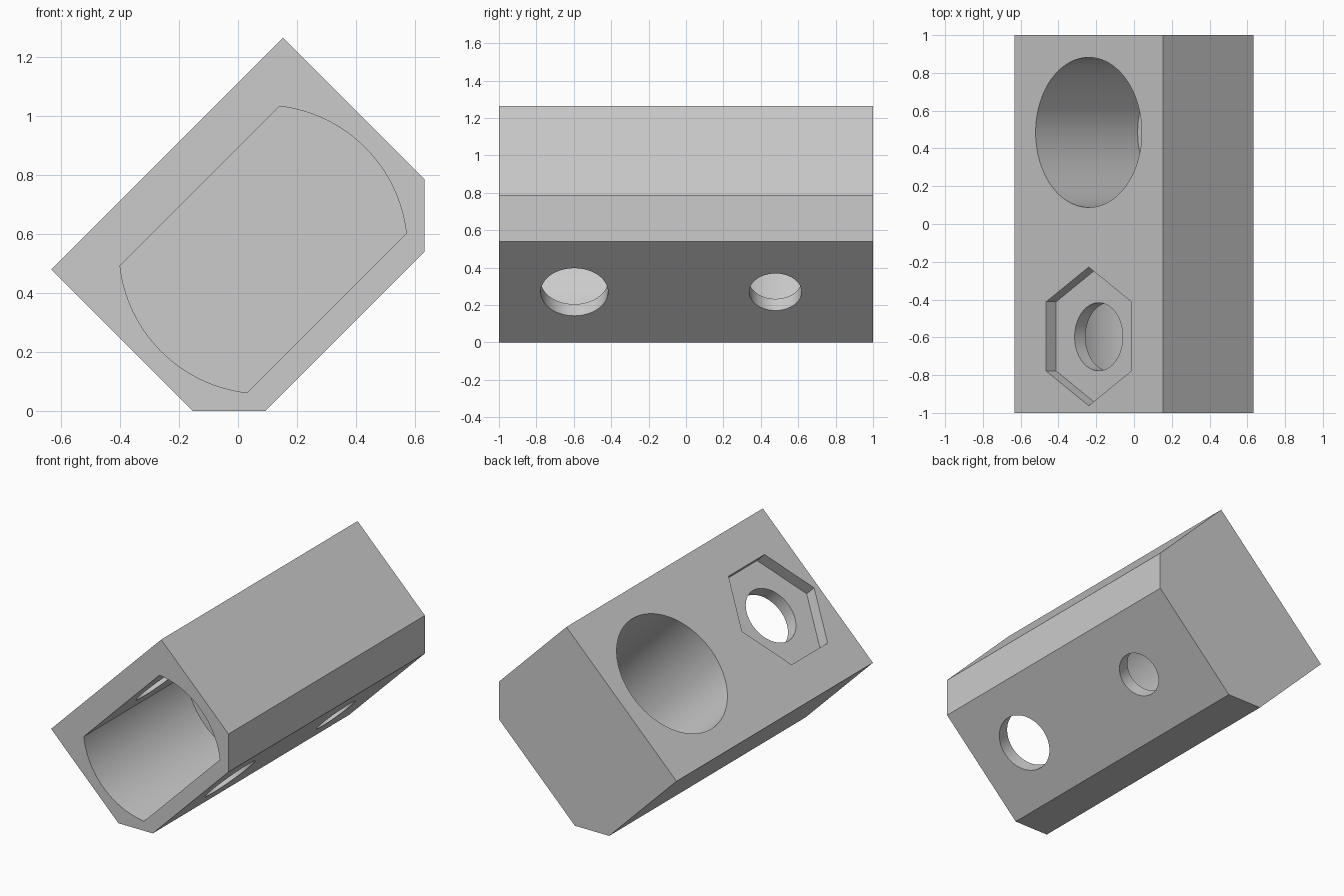
import bpy, bmesh, math
from mathutils import Matrix, Vector

old = bpy.data.objects.get("Cube")
if old:
    bpy.data.objects.remove(old)

grey = bpy.data.materials.new("plain grey")
grey.use_nodes = True
colour = (0.6, 0.6, 0.6, 1)
grey.diffuse_color = colour
grey.node_tree.nodes["Principled BSDF"].inputs["Base Color"].default_value = colour

# The block is built lying flat, then tipped by 45 degrees
MID = 0.449                    # centre line across the block
TOP, BOTTOM = 0.79, -0.062     # upper and lower faces
FLOOR = 0.026                  # floor shared by both pockets
HALF, CHAMFER = 0.555, 0.173


def prism(name, points, offset):
    """Extrude a closed outline by an offset."""
    bm = bmesh.new()
    face = bm.faces.new([bm.verts.new(p) for p in points])
    out = bmesh.ops.extrude_face_region(bm, geom=[face])
    moved = [v for v in out["geom"] if isinstance(v, bmesh.types.BMVert)]
    bmesh.ops.translate(bm, verts=moved, vec=offset)
    bmesh.ops.recalc_face_normals(bm, faces=bm.faces)
    mesh = bpy.data.meshes.new(name)
    bm.to_mesh(mesh)
    bm.free()
    mesh.materials.append(grey)
    obj = bpy.data.objects.new(name, mesh)
    bpy.context.collection.objects.link(obj)
    return obj


def bore(name, y, radius, low, high, sides=96):
    """Upright round or many-sided cutter."""
    ring = [(MID + radius * math.sin(math.tau * i / sides),
             y + radius * math.cos(math.tau * i / sides), low) for i in range(sides)]
    return prism(name, ring, Vector((0, 0, high - low)))


# Block with two chamfered lower edges
outline = [(-HALF, TOP), (HALF, TOP), (HALF, BOTTOM + CHAMFER),
           (HALF - CHAMFER, BOTTOM), (CHAMFER - HALF, BOTTOM), (-HALF, BOTTOM + CHAMFER)]
block = prism("block", [(MID + u, -1, w) for u, w in outline], Vector((0, 2, 0)))

# Front pocket: a round section with flat floor and ceiling
radius, half_height = 0.488, 0.304
limit = math.asin(half_height / radius)
steps = 32
arc = [-limit + 2 * limit * i / steps for i in range(steps + 1)]
section = [(MID + radius * math.cos(a + turn), -1.1, FLOOR + half_height + radius * math.sin(a + turn))
           for turn in (0, math.pi) for a in arc]

cutters = [
    prism("front_pocket", section, Vector((0, 1.14, 0))),
    bore("large_round_pocket", 0.485, 0.397, FLOOR, 1),
    bore("hexagon_recess", -0.595, 0.367, 0.715, 1, 6),
    bore("through_hole", -0.597, 0.18, -0.3, 1.1),
    bore("small_hole", 0.478, 0.14, -0.3, 0.2),
]
for cutter in cutters:
    cutter.hide_render = True
    mod = block.modifiers.new(cutter.name, "BOOLEAN")
    mod.operation = "DIFFERENCE"
    mod.solver = "EXACT"
    mod.object = cutter

# Apply the cuts and tip the block
bpy.ops.object.select_all(action="DESELECT")
bpy.context.view_layer.objects.active = block
block.select_set(True)
for mod in list(block.modifiers):
    bpy.ops.object.modifier_apply(modifier=mod.name)
for cutter in cutters:
    bpy.data.objects.remove(cutter)
block.data.transform(Matrix.Rotation(math.radians(-45), 4, "Y"))

# Centre across and stand on the ground
xs = [v.co.x for v in block.data.vertices]
low = min(v.co.z for v in block.data.vertices)
block.data.transform(Matrix.Translation((-(min(xs) + max(xs)) / 2, 0, -low)))
bpy.ops.object.shade_smooth_by_angle(angle=math.radians(30))
